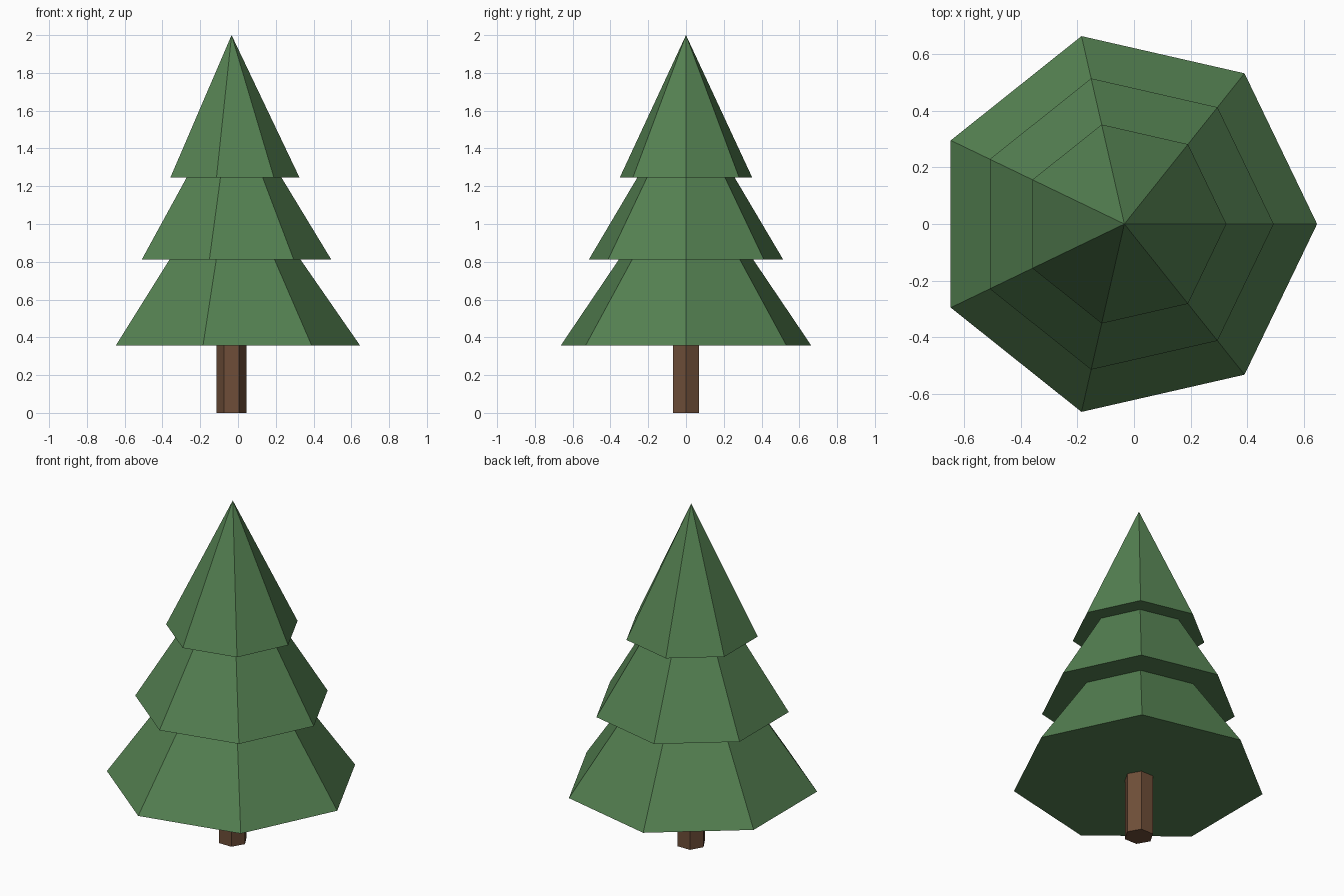
import bpy
import bmesh
from math import cos, sin, tau

if "Cube" in bpy.data.objects:
    bpy.data.objects.remove(bpy.data.objects["Cube"])

AXIS_X = -0.034  # the tree axis sits slightly left of the bounding-box centre


def material(name, rgb):
    mat = bpy.data.materials.new(name)
    mat.diffuse_color = (*rgb, 1.0)
    mat.use_nodes = True
    mat.node_tree.nodes["Principled BSDF"].inputs["Base Color"].default_value = mat.diffuse_color
    return mat


def ring(bm, sides, radius, z):
    return [bm.verts.new((radius * cos(tau * i / sides),
                          radius * sin(tau * i / sides), z))
            for i in range(sides)]


def finish(bm, name, mat):
    bmesh.ops.recalc_face_normals(bm, faces=bm.faces)
    mesh = bpy.data.meshes.new(name)
    bm.to_mesh(mesh)
    bm.free()
    mesh.materials.append(mat)
    obj = bpy.data.objects.new(name, mesh)
    obj.location.x = AXIS_X
    bpy.context.collection.objects.link(obj)


def cone(name, sides, radius, z0, z1, mat):
    bm = bmesh.new()
    base = ring(bm, sides, radius, z0)
    tip = bm.verts.new((0, 0, z1))
    bm.faces.new(base)
    for i in range(sides):
        bm.faces.new((base[i], base[(i + 1) % sides], tip))
    finish(bm, name, mat)


def prism(name, sides, radius, z0, z1, mat):
    bm = bmesh.new()
    low, high = ring(bm, sides, radius, z0), ring(bm, sides, radius, z1)
    bm.faces.new(low)
    bm.faces.new(high)
    for i in range(sides):
        j = (i + 1) % sides
        bm.faces.new((low[i], low[j], high[j], high[i]))
    finish(bm, name, mat)


green = material("needle green", (0.090, 0.220, 0.084))
brown = material("bark brown", (0.156, 0.076, 0.040))

# Six-sided trunk, ending just inside the lowest tier
prism("trunk", 6, 0.08, 0.0, 0.40, brown)

# Three overlapping seven-sided foliage tiers
for name, radius, z0, z1 in (("lower_foliage", 0.68, 0.357, 1.338),
                             ("middle_foliage", 0.527, 0.813, 1.681),
                             ("upper_foliage", 0.36, 1.245, 2.0)):
    cone(name, 7, radius, z0, z1, green)
